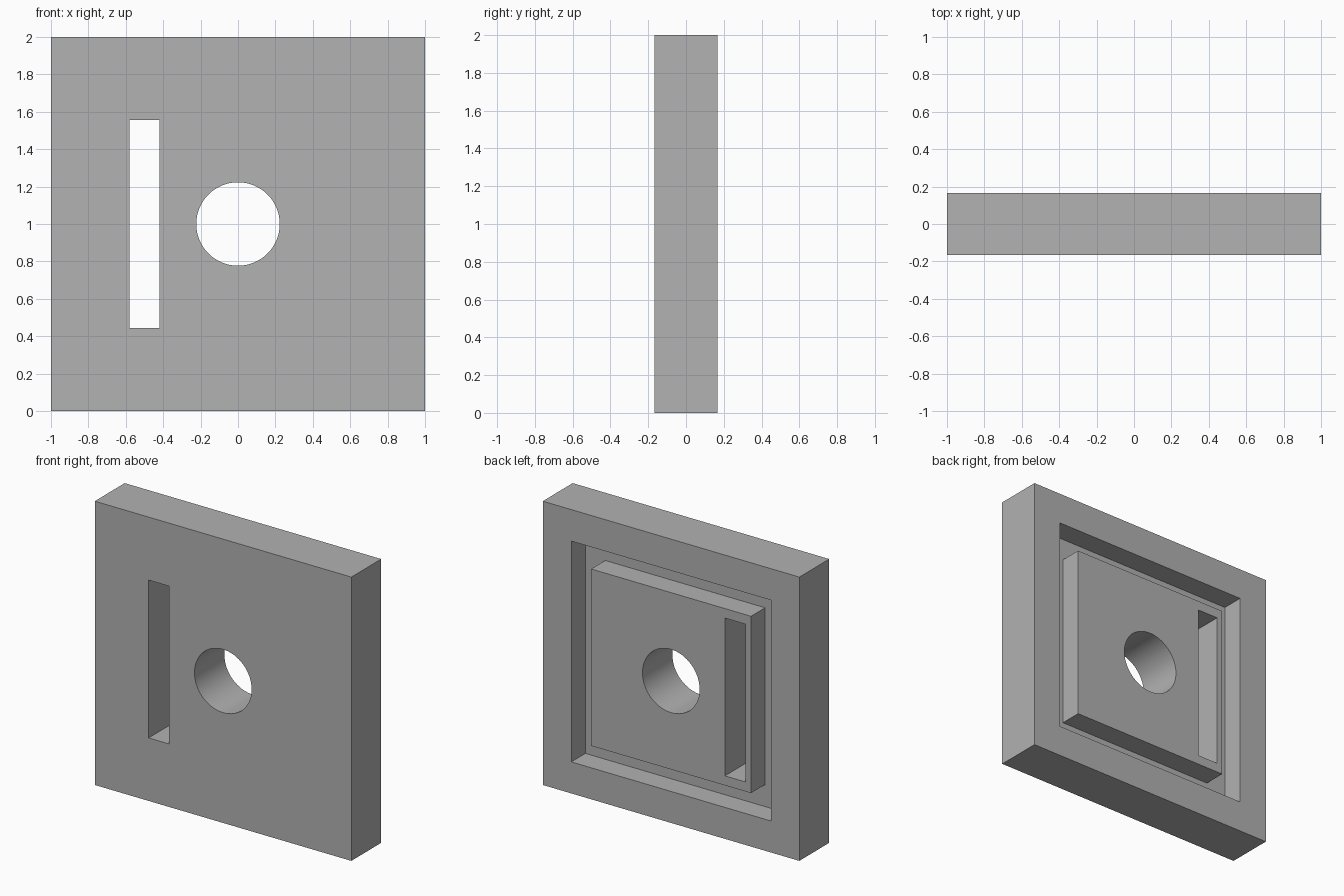
import bpy

SIZE = 2.0
THICK = 0.333
BACK = THICK / 2
GROOVE_DEPTH = 0.157
GROOVE_OUTER = 1.556
GROOVE_INNER = 1.246
MID = SIZE / 2

cube = bpy.data.objects.get("Cube")
if cube:
    bpy.data.objects.remove(cube, do_unlink=True)

grey = bpy.data.materials.new("plain_grey")
grey.use_nodes = True
colour = (0.445, 0.445, 0.445, 1)
grey.diffuse_color = colour
grey.node_tree.nodes["Principled BSDF"].inputs["Base Color"].default_value = colour


def block(name, width, height, front, back, x=0):
    """Upright block centred on the plate's mid height, spanning front..back in y."""
    bpy.ops.mesh.primitive_cube_add(size=1, location=(x, (front + back) / 2, MID))
    ob = bpy.context.object
    ob.name = name
    ob.scale = (width, back - front, height)
    bpy.ops.object.transform_apply(location=False, rotation=False, scale=True)
    ob.data.materials.append(grey)
    return ob


def combine(target, tool, operation):
    """Apply a boolean to the target and remove the tool."""
    mod = target.modifiers.new(tool.name, "BOOLEAN")
    mod.operation = operation
    mod.solver = "EXACT"
    mod.object = tool
    bpy.ops.object.select_all(action="DESELECT")
    bpy.context.view_layer.objects.active = target
    target.select_set(True)
    bpy.ops.object.modifier_apply(modifier=mod.name)
    bpy.data.objects.remove(tool, do_unlink=True)


# Square plate
plate = block("square_plate", SIZE, SIZE, -BACK, BACK)

# Square ring groove in the back: a ring-shaped cutter, pocket minus core
groove = block("groove_cutter", GROOVE_OUTER, GROOVE_OUTER, BACK - GROOVE_DEPTH, BACK + 0.1)
core = block("groove_core", GROOVE_INNER, GROOVE_INNER, -BACK, BACK + 0.2)
combine(groove, core, "DIFFERENCE")
combine(plate, groove, "DIFFERENCE")

# Tall slot through the plate
slot = block("slot_cutter", 0.16, 1.112, -0.5, 0.5, x=-0.5)
combine(plate, slot, "DIFFERENCE")

# Round centre hole
bpy.ops.mesh.primitive_cylinder_add(vertices=64, radius=0.223, depth=1,
                                    location=(0, 0, MID), rotation=(1.5707963, 0, 0))
hole = bpy.context.object
hole.name = "hole_cutter"
hole.data.materials.append(grey)
combine(plate, hole, "DIFFERENCE")

# Smooth only the bore
bpy.ops.object.select_all(action="DESELECT")
bpy.context.view_layer.objects.active = plate
plate.select_set(True)
bpy.ops.object.shade_smooth_by_angle(angle=0.5)
